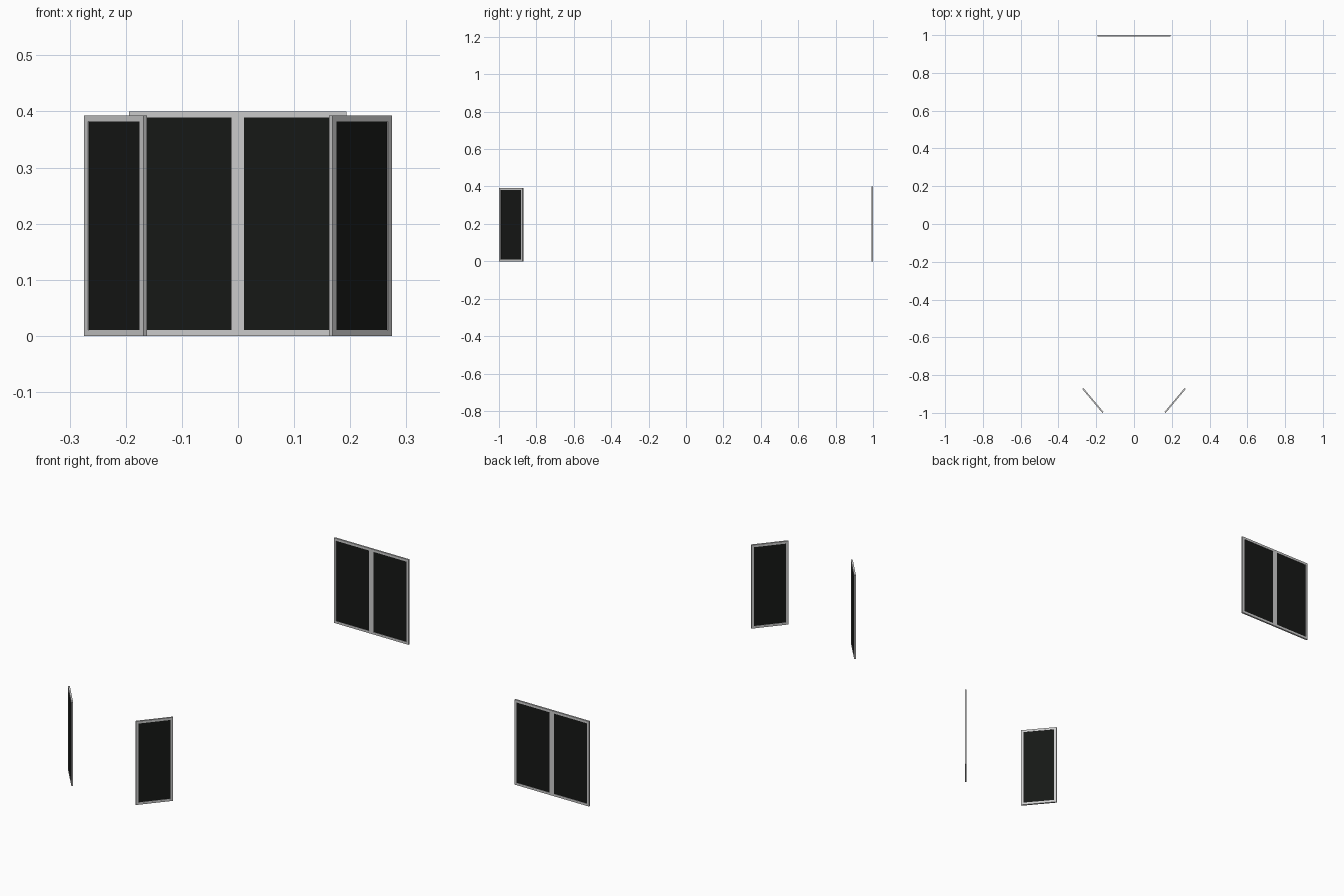
import bpy, bmesh, math
from mathutils import Matrix

if "Cube" in bpy.data.objects:
    bpy.data.objects.remove(bpy.data.objects["Cube"])

BAR = 0.011     # width of a frame bar
DEPTH = 0.008   # frame thickness
GLASS_DEPTH = 0.005

glass_mat = bpy.data.materials.new("dark_glass")
glass_mat.diffuse_color = (0.008, 0.009, 0.008, 1)
glass_mat.use_nodes = True
glass_mat.node_tree.nodes["Principled BSDF"].inputs["Base Color"].default_value = glass_mat.diffuse_color


def add_object(name, bm, matrix, mat=None):
    bmesh.ops.recalc_face_normals(bm, faces=bm.faces)
    mesh = bpy.data.meshes.new(name)
    bm.to_mesh(mesh)
    bm.free()
    if mat:
        mesh.materials.append(mat)
    obj = bpy.data.objects.new(name, mesh)
    obj.matrix_world = matrix
    bpy.context.collection.objects.link(obj)


def sash(name, width, height, matrix):
    corners = [(-1, 0), (1, 0), (1, 1), (-1, 1)]

    # mitred frame: a rectangular bar section carried around four corners
    bm = bmesh.new()
    rings = []
    for sx, top in corners:
        ring = []
        for inset, y in ((0, -1), (BAR, -1), (BAR, 1), (0, 1)):
            x = sx * (width / 2 - inset)
            z = height - inset if top else inset
            ring.append(bm.verts.new((x, y * DEPTH / 2, z)))
        rings.append(ring)
    for i in range(4):
        a, b = rings[i], rings[(i + 1) % 4]
        for j in range(4):
            k = (j + 1) % 4
            bm.faces.new((a[j], b[j], b[k], a[k]))
    add_object(name + "_frame", bm, matrix)

    # pane filling the opening
    bm = bmesh.new()
    size = Matrix.Diagonal((width - 2 * BAR, GLASS_DEPTH, height - 2 * BAR, 1))
    bmesh.ops.create_cube(bm, size=1, matrix=Matrix.Translation((0, 0, height / 2)) @ size)
    add_object(name + "_glass", bm, matrix, glass_mat)


# double window at the back
for side, label in ((-1, "left"), (1, "right")):
    sash("back_window_" + label, 0.194, 0.4,
         Matrix.Translation((side * 0.097 - 0.0005, 1 - DEPTH / 2, 0)))

# angled single windows at the front
for side, label in ((-1, "left"), (1, "right")):
    sash("front_window_" + label, 0.165, 0.393,
         Matrix.Translation((side * 0.218, -0.934, 0))
         @ Matrix.Rotation(side * math.radians(50), 4, 'Z'))
